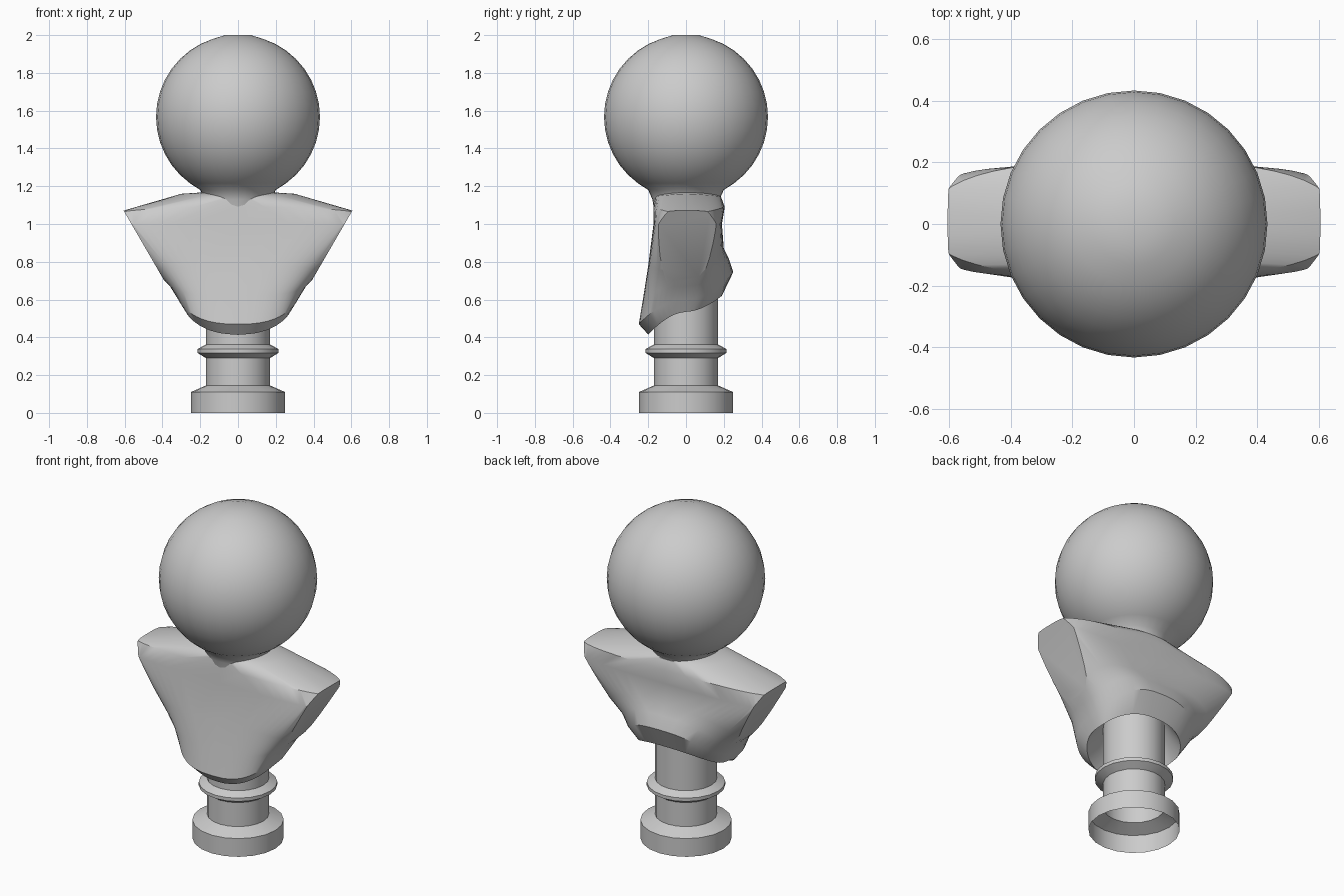
import bpy, bmesh
from math import sin, cos, pi
from mathutils import Vector

if "Cube" in bpy.data.objects:
    bpy.data.objects.remove(bpy.data.objects["Cube"])


def finish(name, bm, angle):
    bmesh.ops.recalc_face_normals(bm, faces=bm.faces)
    me = bpy.data.meshes.new(name)
    bm.to_mesh(me)
    bm.free()
    ob = bpy.data.objects.new(name, me)
    bpy.context.collection.objects.link(ob)
    bpy.ops.object.select_all(action='DESELECT')
    ob.select_set(True)
    bpy.context.view_layer.objects.active = ob
    bpy.ops.object.shade_smooth_by_angle(angle=angle)
    return ob


def loft(rings, cap_start=False, cap_end=False):
    bm = bmesh.new()
    vs = [[bm.verts.new(p) for p in ring] for ring in rings]
    n = len(vs[0])
    for a, b in zip(vs, vs[1:]):
        for i in range(n):
            j = (i + 1) % n
            bm.faces.new((a[i], a[j], b[j], b[i]))
    if cap_start:
        bm.faces.new(vs[0])
    if cap_end:
        bm.faces.new(vs[-1])
    return bm


def lathe(profile, n, **caps):
    return loft([[(r * cos(2 * pi * i / n), r * sin(2 * pi * i / n), z)
                  for i in range(n)] for r, z in profile], **caps)


def body_ring(w, yf, yb, zf, zs, zb, p, n=48):
    """Rounded outline: half width, front/back depth, front/side/back height, roundness."""
    pts = []
    for i in range(n):
        a = 2 * pi * i / n
        s, c = sin(a), cos(a)
        s = 0 if abs(s) < 1e-6 else s
        c = 0 if abs(c) < 1e-6 else c
        x = w * abs(s) ** p * (1 if s >= 0 else -1)
        y = (yf if c > 0 else yb) * abs(c) ** p
        z = zs + ((zf if c > 0 else zb) - zs) * abs(c) ** 1.5
        pts.append((x, y, z))
    return pts


# Pedestal: hollow turned column, open underneath
pedestal = [(.25, 0), (.25, .11), (.17, .145), (.17, .29), (.215, .318),
            (.215, .338), (.17, .362), (.17, .75)]
finish("pedestal", lathe(pedestal, 20, cap_end=True), 0.5)

# Head: ball with a flared neck running into the shoulders
R, ZC = .434, 1.567
head = [(R * sin(t * pi / 20), ZC + R * cos(t * pi / 20)) for t in range(1, 17)]
head[0] = (head[0][0], 2.0)
head += [(.2, 1.18), (.178, 1.13), (.165, 1.05)]
finish("head", lathe(head, 32, cap_start=True), 0.8)

# Torso: hollow underside, slanted rim, chest, shoulders
rings = [body_ring(*r) for r in (
    (.16, -.16, .16, .60, .70, .72, 1),
    (.23, -.17, .17, .50, .60, .68, 1),
    (.275, -.20, .19, .415, .535, .62, .85),
    (.315, -.25, .25, .47, .60, .745, .75),
    (.36, -.225, .225, .62, .67, .82, .65),
    (.44, -.20, .20, .78, .75, .87, .5),
    (.64, -.172, .19, 1.0, 1.0, 1.0, .42),
    (.66, -.172, .205, 1.09, 1.055, 1.09, .75),
    (.30, -.165, .185, 1.145, 1.16, 1.145, 1),
    (.15, -.14, .15, 1.165, 1.17, 1.165, 1))]
bm = loft(rings, cap_end=True)
# Flat slanted arm cuts
for side in (1, -1):
    geom = bm.verts[:] + bm.edges[:] + bm.faces[:]
    cut = bmesh.ops.bisect_plane(bm, geom=geom, plane_co=Vector((side * .605, 0, 1.07)),
                                 plane_no=Vector((side, 0, -.58)), clear_outer=True)
    edges = [e for e in cut["geom_cut"] if isinstance(e, bmesh.types.BMEdge)]
    bmesh.ops.holes_fill(bm, edges=edges, sides=0)
finish("torso", bm, 0.6)
